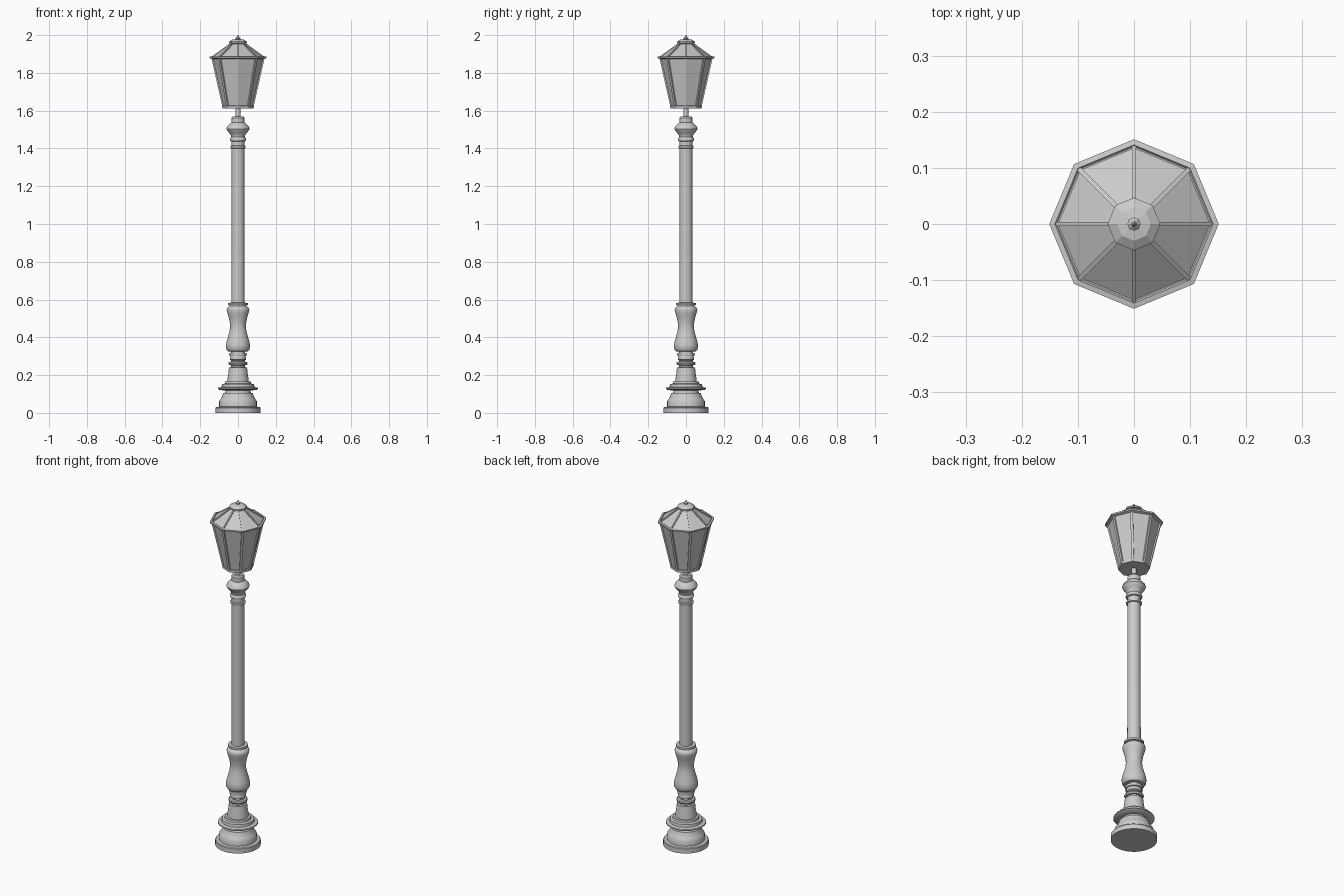
import bpy, bmesh, math
from mathutils import Vector

if "Cube" in bpy.data.objects:
    bpy.data.objects.remove(bpy.data.objects["Cube"])


def lathe(name, profile, seg=32, smooth=True):
    """Spin a bottom-to-top list of (radius, z) into a closed solid."""
    bm = bmesh.new()
    rings = []
    for r, z in profile:
        rings.append([bm.verts.new((r * math.cos(2 * math.pi * i / seg),
                                    r * math.sin(2 * math.pi * i / seg), z))
                      for i in range(seg)])
    for a, b in zip(rings, rings[1:]):
        for i in range(seg):
            j = (i + 1) % seg
            bm.faces.new((a[i], a[j], b[j], b[i]))
    bm.faces.new(rings[0][::-1])
    bm.faces.new(rings[-1])
    return finish(name, bm, smooth)


def finish(name, bm, smooth):
    me = bpy.data.meshes.new(name)
    bm.to_mesh(me)
    bm.free()
    ob = bpy.data.objects.new(name, me)
    bpy.context.collection.objects.link(ob)
    if smooth:
        bpy.ops.object.select_all(action='DESELECT')
        ob.select_set(True)
        bpy.context.view_layer.objects.active = ob
        bpy.ops.object.shade_smooth_by_angle(angle=math.radians(35))
    return ob


def radial_bars(name, start, end, width, depth):
    """Eight square bars running between two (radius, z) points at the octagon corners."""
    bm = bmesh.new()
    for k in range(8):
        a = k * math.pi / 4
        out = Vector((math.cos(a), math.sin(a), 0))
        side = Vector((-out.y, out.x, 0)) * width / 2
        p, q = [out * r + Vector((0, 0, z)) for r, z in (start, end)]
        nrm = side.cross(q - p).normalized() * depth / 2
        ends = [[bm.verts.new(c + s * side + t * nrm)
                 for s, t in ((-1, -1), (1, -1), (1, 1), (-1, 1))] for c in (p, q)]
        bm.faces.new(ends[0][::-1])
        bm.faces.new(ends[1])
        for i in range(4):
            j = (i + 1) % 4
            bm.faces.new((ends[0][i], ends[0][j], ends[1][j], ends[1][i]))
    bmesh.ops.recalc_face_normals(bm, faces=bm.faces)
    return finish(name, bm, False)


# Stepped foot
lathe("plinth", [(.12, 0), (.12, .027), (.116, .031), (.1, .033), (.1, .062),
                 (.093, .072), (.084, .087), (.079, .104), (.068, .106), (.066, .122)])
lathe("base_flange", [(.066, .118), (.1, .122), (.107, .127), (.105, .133), (.087, .137),
                      (.085, .152), (.07, .155), (.068, .166), (.056, .167)])

# Pedestal and its rings
lathe("pedestal", [(.057, .166), (.056, .18), (.051, .21), (.048, .24), (.038, .242), (.038, .254)])
lathe("pedestal_rings", [(.038, .252), (.048, .253), (.051, .261), (.048, .269), (.037, .271),
                         (.037, .278), (.042, .282), (.043, .29), (.04, .3), (.045, .302),
                         (.047, .309), (.045, .317), (.038, .318), (.038, .326)])

# Turned baluster with collar
lathe("baluster", [(.04, .324), (.055, .327), (.062, .338), (.064, .355), (.061, .375),
                   (.052, .405), (.045, .432), (.042, .455), (.043, .475), (.049, .505),
                   (.056, .528), (.06, .545), (.058, .555), (.05, .563), (.044, .567)])
lathe("baluster_collar", [(.044, .565), (.044, .57), (.052, .571), (.052, .582), (.034, .584)])

# Shaft
lathe("shaft", [(.035, .58), (.034, 1.45)])

# Capital
lathe("shaft_ring", [(.034, 1.4), (.04, 1.403), (.041, 1.408), (.04, 1.413), (.034, 1.416)])
lathe("capital", [(.034, 1.437), (.041, 1.44), (.043, 1.447), (.041, 1.455), (.036, 1.46),
                  (.038, 1.47), (.046, 1.482), (.056, 1.493), (.061, 1.504), (.059, 1.513),
                  (.048, 1.525), (.039, 1.534), (.034, 1.537), (.034, 1.562), (.028, 1.57)])
lathe("lantern_stem", [(.013, 1.565), (.013, 1.62)], 16)

# Octagonal lantern body
lathe("lantern_bottom_frame", [(.083, 1.612), (.084, 1.626), (.078, 1.628)], 8, False)
lathe("lantern_panes", [(.078, 1.62), (.136, 1.88)], 8, False)
radial_bars("lantern_corner_bars", (.079, 1.622), (.137, 1.88), .013, .008)

# Roof with eave rim, ribs, cap and finial
lathe("roof_eave", [(.137, 1.874), (.15, 1.878), (.151, 1.886), (.141, 1.888), (.138, 1.884)], 8, False)
lathe("roof", [(.138, 1.882), (.04, 1.953)], 8, False)
radial_bars("roof_ribs", (.139, 1.883), (.042, 1.953), .008, .006)
lathe("roof_cap", [(.034, 1.945), (.036, 1.955), (.047, 1.957), (.047, 1.965),
                   (.03, 1.976), (.01, 1.979)], 8, False)
lathe("finial", [(.007, 1.976), (.012, 1.982), (.012, 1.986), (.006, 1.991), (.001, 2.0)], 8, False)
